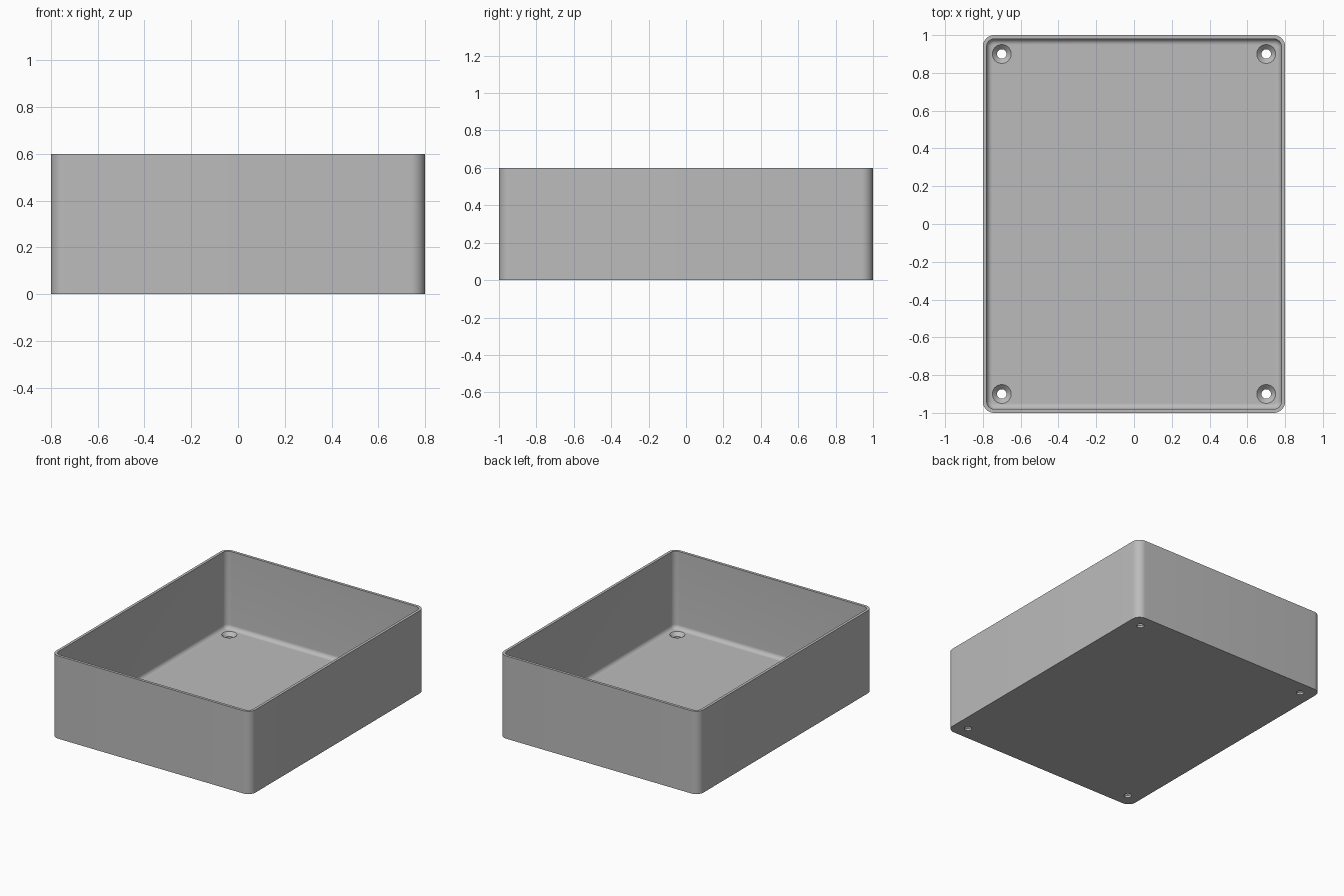
import bpy
import bmesh
import math

default = bpy.data.objects.get("Cube")
if default:
    bpy.data.objects.remove(default, do_unlink=True)

HALF_X, HALF_Y, HEIGHT = 0.8, 1.0, 0.6
CORNER, WALL, FLOOR, FILLET = 0.06, 0.02, 0.04, 0.03
HOLE_X, HOLE_Y = 0.7, 0.9

grey = bpy.data.materials.new("plain grey")
grey.use_nodes = True
colour = (0.5, 0.5, 0.5, 1)
grey.diffuse_color = colour
grey.node_tree.nodes["Principled BSDF"].inputs["Base Color"].default_value = colour


def rounded_ring(bm, inset, z, steps=12):
    """Rounded rectangle of vertices, inset from the outer wall."""
    r = CORNER - inset
    verts = []
    for quarter, (sx, sy) in enumerate([(1, 1), (-1, 1), (-1, -1), (1, -1)]):
        for i in range(steps + 1):
            a = (quarter + i / steps) * math.pi / 2
            verts.append(bm.verts.new((sx * (HALF_X - CORNER) + r * math.cos(a),
                                       sy * (HALF_Y - CORNER) + r * math.sin(a), z)))
    return verts


def circle_ring(bm, x, y, r, z, sides=40):
    angles = [2 * math.pi * i / sides for i in range(sides)]
    return [bm.verts.new((x + r * math.cos(a), y + r * math.sin(a), z)) for a in angles]


def loft(bm, rings):
    """Closed solid through a list of rings."""
    for low, high in zip(rings, rings[1:]):
        for i in range(len(low)):
            j = (i + 1) % len(low)
            bm.faces.new((low[i], low[j], high[j], high[i]))
    bm.faces.new(list(reversed(rings[0])))
    bm.faces.new(rings[-1])


def finish(bm, name):
    bmesh.ops.recalc_face_normals(bm, faces=bm.faces[:])
    mesh = bpy.data.meshes.new(name)
    bm.to_mesh(mesh)
    bm.free()
    mesh.materials.append(grey)
    obj = bpy.data.objects.new(name, mesh)
    bpy.context.collection.objects.link(obj)
    return obj


# Open tray: outer wall, rim, inner wall, floor fillet
bm = bmesh.new()
profile = [(0, 0), (0, HEIGHT), (WALL, HEIGHT)]
for i in range(9):
    a = i / 8 * math.pi / 2
    profile.append((WALL + FILLET * (1 - math.cos(a)), FLOOR + FILLET * (1 - math.sin(a))))
loft(bm, [rounded_ring(bm, inset, z) for inset, z in profile])
tray = finish(bm, "open_tray")

# Countersunk screw holes in the four corners
bm = bmesh.new()
for x in (-HOLE_X, HOLE_X):
    for y in (-HOLE_Y, HOLE_Y):
        section = [(0.025, -0.05), (0.025, 0.015), (0.05, FLOOR), (0.05, 0.1)]
        loft(bm, [circle_ring(bm, x, y, r, z) for r, z in section])
cutter = finish(bm, "screw_hole_cutter")
cutter.hide_render = True

cut = tray.modifiers.new("screw holes", 'BOOLEAN')
cut.operation = 'DIFFERENCE'
cut.solver = 'EXACT'
cut.object = cutter
bpy.ops.object.select_all(action='DESELECT')
tray.select_set(True)
bpy.context.view_layer.objects.active = tray
bpy.ops.object.modifier_apply(modifier=cut.name)
bpy.data.objects.remove(cutter, do_unlink=True)
bpy.ops.object.shade_smooth_by_angle(angle=math.radians(30))
